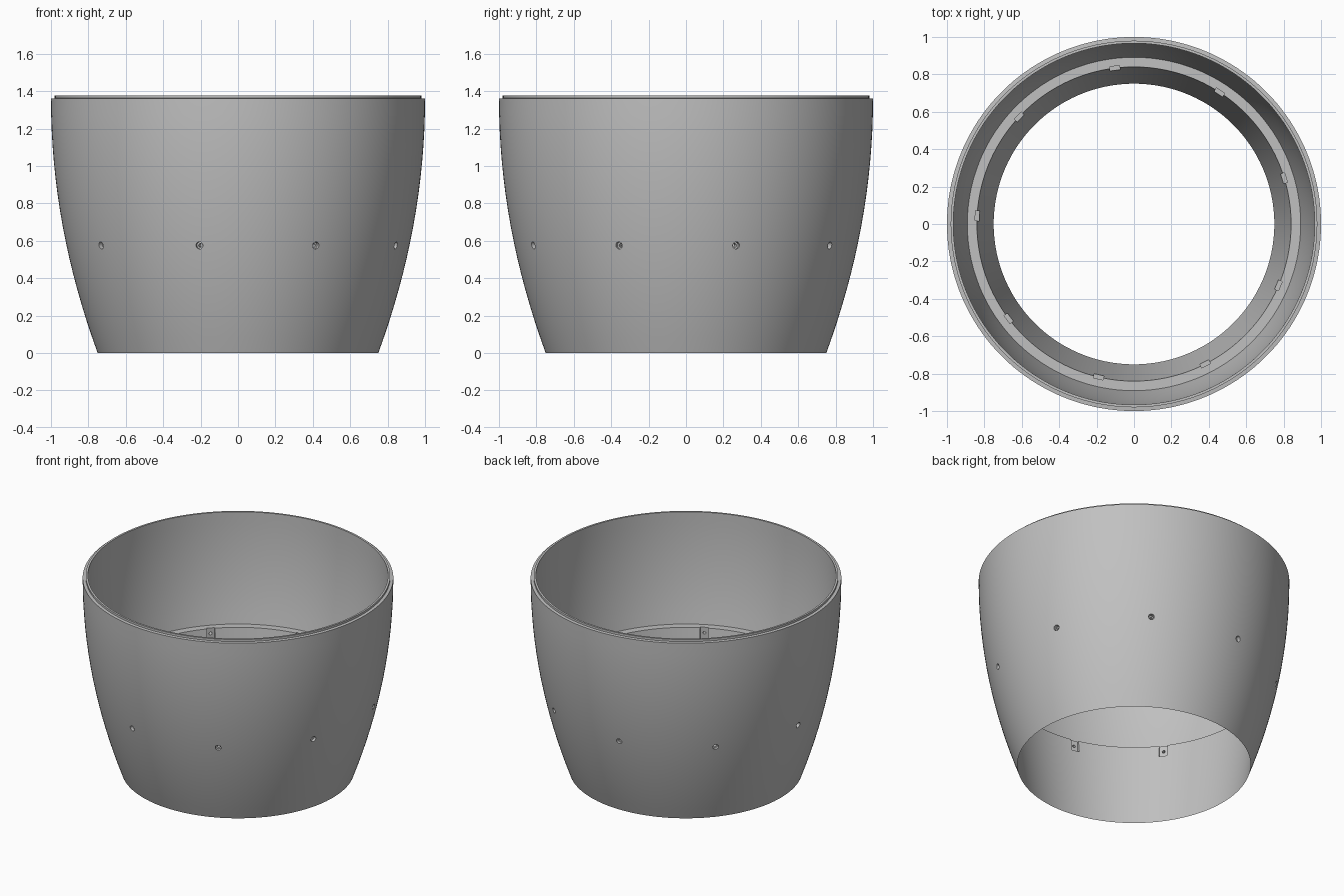
import bpy, bmesh, math
from mathutils import Matrix

if "Cube" in bpy.data.objects:
    bpy.data.objects.remove(bpy.data.objects["Cube"])

SEGMENTS = 180
HOLES = 9
HOLE_Z = 0.575
LEDGE_Z = 0.615

grey = bpy.data.materials.new("plain grey")
grey.diffuse_color = (0.53, 0.53, 0.53, 1)
grey.use_nodes = True
grey.node_tree.nodes["Principled BSDF"].inputs["Base Color"].default_value = grey.diffuse_color


def outer_radius(z):
    return 1 - 0.135 * (1.36 - z) ** 2


def make_object(name, bm):
    bmesh.ops.recalc_face_normals(bm, faces=bm.faces)
    mesh = bpy.data.meshes.new(name)
    bm.to_mesh(mesh)
    bm.free()
    mesh.materials.append(grey)
    obj = bpy.data.objects.new(name, mesh)
    bpy.context.collection.objects.link(obj)
    return obj


def revolve(name, profile):
    """Closed (radius, z) profile turned around the z axis."""
    bm = bmesh.new()
    rings = []
    for i in range(SEGMENTS):
        a = 2 * math.pi * i / SEGMENTS
        rings.append([bm.verts.new((r * math.cos(a), r * math.sin(a), z)) for r, z in profile])
    n = len(profile)
    for i in range(SEGMENTS):
        a, b = rings[i], rings[(i + 1) % SEGMENTS]
        for j in range(n):
            k = (j + 1) % n
            bm.faces.new((a[j], b[j], b[k], a[k]))
    return make_object(name, bm)


def cutter(name, add_shape):
    """One shape on the +x side, repeated at every screw position."""
    bm = bmesh.new()
    for i in range(HOLES):
        turn = Matrix.Rotation(math.radians(17 + 360 / HOLES * i), 4, 'Z')
        add_shape(bm, turn)
    obj = make_object(name, bm)
    obj.hide_render = True
    return obj


def box(bm, turn):
    # pocket in the inner collar, open at the ledge
    place = Matrix.Translation((0.80, 0, 0.58)) @ Matrix.Diagonal((0.10, 0.053, 0.10, 1))
    bmesh.ops.create_cube(bm, size=1, matrix=turn @ place)


def rod(radius, x0, x1):
    def add(bm, turn):
        place = Matrix.Translation(((x0 + x1) / 2, 0, HOLE_Z)) @ Matrix.Rotation(math.pi / 2, 4, 'Y')
        bmesh.ops.create_cone(bm, cap_ends=True, segments=20, radius1=radius, radius2=radius,
                              depth=x1 - x0, matrix=turn @ place)
    return add


# Shell: curved outside, stepped rim, thin upper wall, ledge, tapered lower collar
STEPS = 16
outside = [(outer_radius(1.36 * i / STEPS), 1.36 * i / STEPS) for i in range(STEPS + 1)]
rim = [(0.98, 1.362), (0.98, 1.377), (0.966, 1.377)]
inside = []
for i in range(1, 11):
    z = 1.377 + (LEDGE_Z - 1.377) * i / 10
    inside.append((outer_radius(z) - 0.034, z))
collar = [(0.84, LEDGE_Z)]
shell = revolve("pot_shell", outside + rim + inside + collar)

# Screw pockets, through holes and counterbores
cutters = [
    cutter("pocket_cutter", box),
    cutter("screw_hole_cutter", rod(0.010, 0.78, 1.0)),
    cutter("counterbore_cutter", rod(0.019, 0.892, 1.0)),
]
bpy.context.view_layer.objects.active = shell
shell.select_set(True)
for c in cutters:
    mod = shell.modifiers.new(c.name, 'BOOLEAN')
    mod.operation = 'DIFFERENCE'
    mod.solver = 'EXACT'
    mod.object = c
    bpy.ops.object.modifier_apply(modifier=mod.name)
for c in cutters:
    bpy.data.objects.remove(c, do_unlink=True)

bpy.ops.object.shade_smooth_by_angle(angle=math.radians(30))
